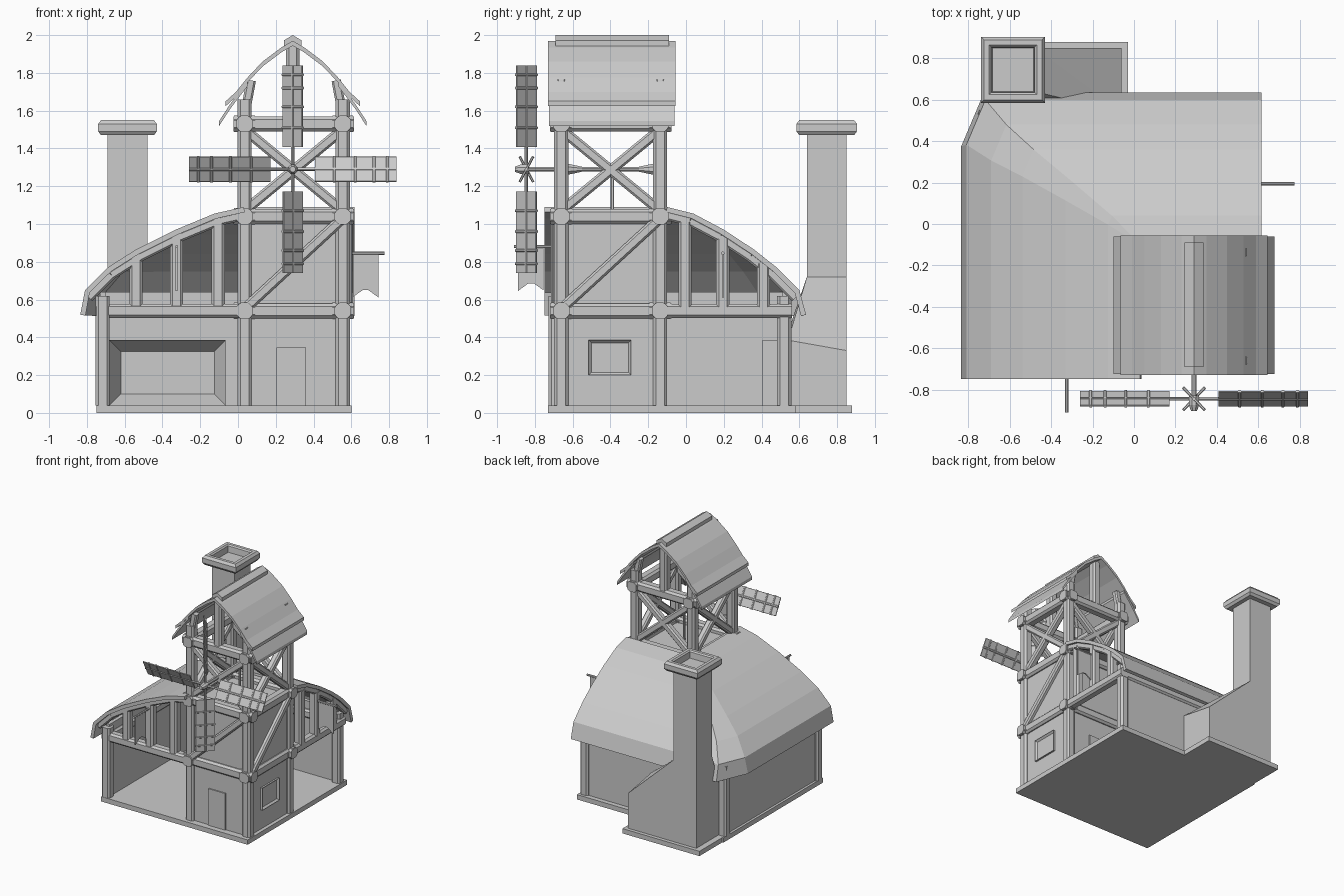
import bpy, bmesh, math
from mathutils import Vector as V

if "Cube" in bpy.data.objects:
    bpy.data.objects.remove(bpy.data.objects["Cube"])


def finish(name, bm):
    bmesh.ops.recalc_face_normals(bm, faces=bm.faces)
    me = bpy.data.meshes.new(name)
    bm.to_mesh(me)
    bm.free()
    ob = bpy.data.objects.new(name, me)
    bpy.context.collection.objects.link(ob)
    return ob


def loft(name, loops):
    """Closed loops of points, skinned and capped."""
    bm = bmesh.new()
    rows = [[bm.verts.new(p) for p in lp] for lp in loops]
    n = len(rows[0])
    for r, s in zip(rows, rows[1:]):
        for i in range(n):
            bm.faces.new((r[i], r[(i + 1) % n], s[(i + 1) % n], s[i]))
    bm.faces.new(rows[0])
    bm.faces.new(rows[-1])
    return finish(name, bm)


def box(name, lo, hi):
    (a, b, c), (d, e, f) = lo, hi
    return loft(name, [[(a, b, z), (d, b, z), (d, e, z), (a, e, z)] for z in (c, f)])


def recessed(name, lo, hi, normal, inset, depth):
    """Box with one face inset and pushed in."""
    ob = box(name, lo, hi)
    bm = bmesh.new()
    bm.from_mesh(ob.data)
    bm.normal_update()
    f = max(bm.faces, key=lambda g: g.normal.dot(V(normal)))
    bmesh.ops.inset_region(bm, faces=[f], thickness=inset)
    for v in f.verts:
        v.co -= V(normal) * depth
    bm.to_mesh(ob.data)
    bm.free()
    return ob


def beam(name, a, b, w=0.07, d=None, side=None, ch=0.2):
    """Chamfered timber between two points."""
    a, b = V(a), V(b)
    d = d or w
    ax = (b - a).normalized()
    u = V(side) if side else (V((1, 0, 0)) if abs(ax.z) > .99 else ax.cross(V((0, 0, 1))).normalized())
    v = ax.cross(u).normalized()
    c = ch * min(w, d)
    x, y = w / 2, d / 2
    prof = [(x, y - c), (x - c, y), (c - x, y), (-x, y - c), (-x, c - y), (c - x, -y), (x - c, -y), (x, c - y)]
    return loft(name, [[p + u * i + v * j for i, j in prof] for p in (a, b)])


def rod(name, a, b, r1, r2=None, n=8):
    a, b = V(a), V(b)
    q = (b - a).to_track_quat('Z', 'Y')
    ring = lambda p, r: [p + q @ V((r * math.cos(t), r * math.sin(t), 0))
                         for t in [2 * math.pi * (k + .5) / n for k in range(n)]]
    return loft(name, [ring(a, r1), ring(b, r2 or r1)])


def strip(name, pts, t, y0, y1):
    """Thin curved sheet running along y, thickened downwards."""
    pts = [V((x, 0, z)) for x, z in pts]
    low = [p - V((0, 0, t)) for p in pts]
    return loft(name, [[p + V((0, y, 0)) for p in pts + low[::-1]] for y in (y0, y1)])


# base and walls
box("base_plate", (-.75, -.73, 0), (.6, .58, .04))
box("chimney_base_plate", (-.74, .56, 0), (-.03, .88, .04))
box("left_wall", (-.73, -.69, .04), (-.70, .53, .64))
box("back_wall", (-.73, .51, .04), (.56, .54, .64))

# tower: corners, floors, walls
XL, XR, YF, YB = .035, .555, -.66, -.137
corners = [(XL, YF), (XR, YF), (XR, YB), (XL, YB)]
box("tower_front_wall", (XL, YF - .015, .04), (XR, YF + .015, 1.03))
box("tower_back_wall", (XL, YB - .015, .04), (XR, YB + .015, 1.03))
box("tower_left_wall", (XL - .015, YF, .04), (XL + .015, YB, 1.03))
box("tower_right_wall", (XR - .015, YF, .04), (XR + .015, YB, 1.03))
box("tower_deck", (XL, YF, 1.01), (XR, YB, 1.04))
box("front_door", (.205, YF - .025, .04), (.36, YF, .345))
box("inner_door", (.205, YB, .04), (.36, YB + .025, .345))
recessed("side_window", (XR, -.515, .2), (XR + .03, -.29, .385), (1, 0, 0), .02, .015)

for x, y in corners:
    beam("tower_post", (x, y, .04), (x, y, 1.66), .075)
    s = 1 if x < .29 else -1
    beam("tower_post_tip", (x + s * .005, y, 1.6), (x + s * .035, y, 1.76), .05)
    for z in (.54, 1.04, 1.53):
        rod("joint_cap_y", (x, y - .055, z), (x, y + .055, z), .047)
        rod("joint_cap_x", (x - .055, y, z), (x + .055, y, z), .047)
for i in range(4):
    (x0, y0), (x1, y1) = corners[i], corners[(i + 1) % 4]
    o = V((x1 - x0, y1 - y0, 0)).normalized() * .06
    for z in (.54, 1.04, 1.53):
        beam("tower_beam", V((x0, y0, z)) - o, V((x1, y1, z)) + o, .08)
    for za, zb in ((1.07, 1.5), (1.5, 1.07)):
        beam("cross_brace", (x0, y0, za), (x1, y1, zb), .055)
beam("front_brace", (XL, YF - .02, .55), (XR, YF - .02, 1.03), .055)
beam("side_brace", (XR + .02, YF, .55), (XR + .02, YB, 1.03), .055)

# wing timber frames
for x, y in ((-.717, -.69), (-.717, .52), (XR, .52)):
    beam("wing_post", (x, y, .04), (x, y, .62), .075)
beam("front_sill", (-.755, -.68, .54), (XL, -.68, .54), .075)
beam("right_sill", (XR + .01, YB, .54), (XR + .01, .56, .54), .075)
beam("left_sill", (-.717, -.69, .54), (-.717, .52, .54), .07)
beam("back_sill", (-.717, .52, .54), (XR, .52, .54), .07)
for x, z in ((-.54, .84), (-.325, .95), (-.105, 1.03)):
    beam("front_stud", (x, -.68, .56), (x, -.68, z), .07)
for y, z in ((-.005, 1.01), (.195, .92), (.41, .79)):
    beam("right_stud", (XR + .015, y, .56), (XR + .015, y, z), .07)

# main curved roof: swept profile round the back left corner
profX = [-.835, -.81, -.69, -.54, -.33, -.125, .03]
profY = [.636, .60, .48, .36, .2, .04, -.1]
profZ = [.52, .65, .77, .865, .97, 1.055, 1.09]
bm = bmesh.new()
rows = []
for i, (x, y, z) in enumerate(zip(profX, profY, profZ)):
    c = 1 - i / 6
    path = [(x, -.75), (x, y - .26 * c), (x + .11 * c, y), (.617, y)]
    rows.append([bm.verts.new((px, py, z)) for px, py in path])
for r, s in zip(rows, rows[1:]):
    for k in range(3):
        if r is rows[-2] and k == 1:
            bm.faces.new((r[1], r[2], s[2]))
        else:
            bm.faces.new((r[k], r[k + 1], s[k + 1], s[k]))
bmesh.ops.remove_doubles(bm, verts=bm.verts, dist=.001)
roof = finish("main_roof", bm)
up = sum(p.normal.z for p in roof.data.polygons) > 0
mod = roof.modifiers.new("thickness", 'SOLIDIFY')
mod.thickness = .028
mod.offset = -1 if up else 1
# gable ribs below the roof ends
for (x, y, z), (x2, y2, z2) in zip(list(zip(profX, profY, profZ))[1:], list(zip(profX, profY, profZ))[2:]):
    beam("front_gable_rib", (x + .02, -.69, z - .04), (x2 + .02, -.69, z2 - .04), .05)
    beam("right_gable_rib", (XR + .02, y - .02, z - .04), (XR + .02, y2 - .02, z2 - .04), .05)

# tower roof: overlapping curved sheets and ridge cap
for s in (-1, 1):
    upper = [(0, 1.97), (.06, 1.935), (.16, 1.86), (.24, 1.775), (.30, 1.70), (.355, 1.65)]
    lower = [(.24, 1.755), (.29, 1.69), (.335, 1.63), (.39, 1.545)]
    strip("tower_roof_upper", [(.29 + s * x, z) for x, z in upper], .026, -.73, -.055)
    strip("tower_roof_lower", [(.29 + s * x, z) for x, z in lower], .026, -.725, -.06)
strip("ridge_cap", [(.243, 1.972), (.29, 2.0), (.337, 1.972)], .03, -.69, -.09)
for y in (YF, YB):
    beam("king_post", (.29, y, 1.53), (.29, y, 1.95), .07)

# chimney
bm = bmesh.new()
for p in [(x, y, .04) for x in (-.69, -.06) for y in (.54, .85)] + \
        [(-.06, .54, .385), (-.06, .85, .33), (-.69, .54, .43), (-.69, .64, .51), (-.5, .64, .51)] + \
        [(x, y, .72) for x in (-.69, -.48) for y in (.64, .85)]:
    bm.verts.new(p)
bmesh.ops.convex_hull(bm, input=bm.verts)
finish("chimney_foot", bm)
box("chimney_stack", (-.69, .64, .6), (-.48, .85, 1.48))
cap = [(.105, 1.47), (.14, 1.47), (.155, 1.49), (.155, 1.53), (.14, 1.55), (.115, 1.55), (.105, 1.54), (.1, 1.49)]
loft("chimney_cap", [[(-.585 + i * r, .745 + j * (r + .005), z) for i, j in ((-1, -1), (1, -1), (1, 1), (-1, 1))]
                     for r, z in cap])
recessed("fireplace", (-.68, .405, .04), (-.065, .53, .385), (0, -1, 0), .085, .1)

# windmill rotor
hub = V((.29, -.845, 1.29))
rod("rotor_shaft", (.29, -.88, 1.29), (.29, -.12, 1.29), .013)
rod("rotor_hub", (.29, -.875, 1.29), (.29, -.83, 1.29), .027)
rod("hub_tip", (.29, -.905, 1.29), (.29, -.875, 1.29), .015, .027)
rod("front_bearing", (.29, -.64, 1.29), (.29, -.55, 1.29), .035, .014)
rod("back_bearing", (.29, -.25, 1.29), (.29, -.16, 1.29), .014, .035)
beam("drive_shaft", (.29, -.39, 1.03), (.29, -.39, 1.29), .018)
for k in range(4):
    a = k * math.pi / 2
    r = V((math.cos(a), 0, math.sin(a)))
    t = V((-math.sin(a), 0, math.cos(a)))
    p = math.radians(28 if k % 2 == 0 else 46)
    w = t * math.cos(p) + V((0, 1, 0)) * math.sin(p)
    beam("sail", hub + r * .118, hub + r * .55, .148, .008, side=w)
    beam("sail_spar", hub, hub + r * .55, .016, side=w)
    for d in (.22, .33, .43, .5):
        beam("sail_bar", hub + r * d - w * .077, hub + r * d + w * .077, .014, side=r)

# hanging banners on poles
ban = [(0, .845), (.135, .845), (.135, .61), (.08, .65), (.05, .65), (0, .615)]
rod("right_banner_pole", (.57, .195, .845), (.775, .195, .845), .009)
loft("right_banner", [[(.61 + d, y, z) for d, z in ban] for y in (.19, .2)])
rod("front_banner_pole", (-.325, -.69, .88), (-.325, -.91, .88), .009)
loft("front_banner", [[(x, -.755 - d, z + .035) for d, z in ban] for x in (-.33, -.32)])
